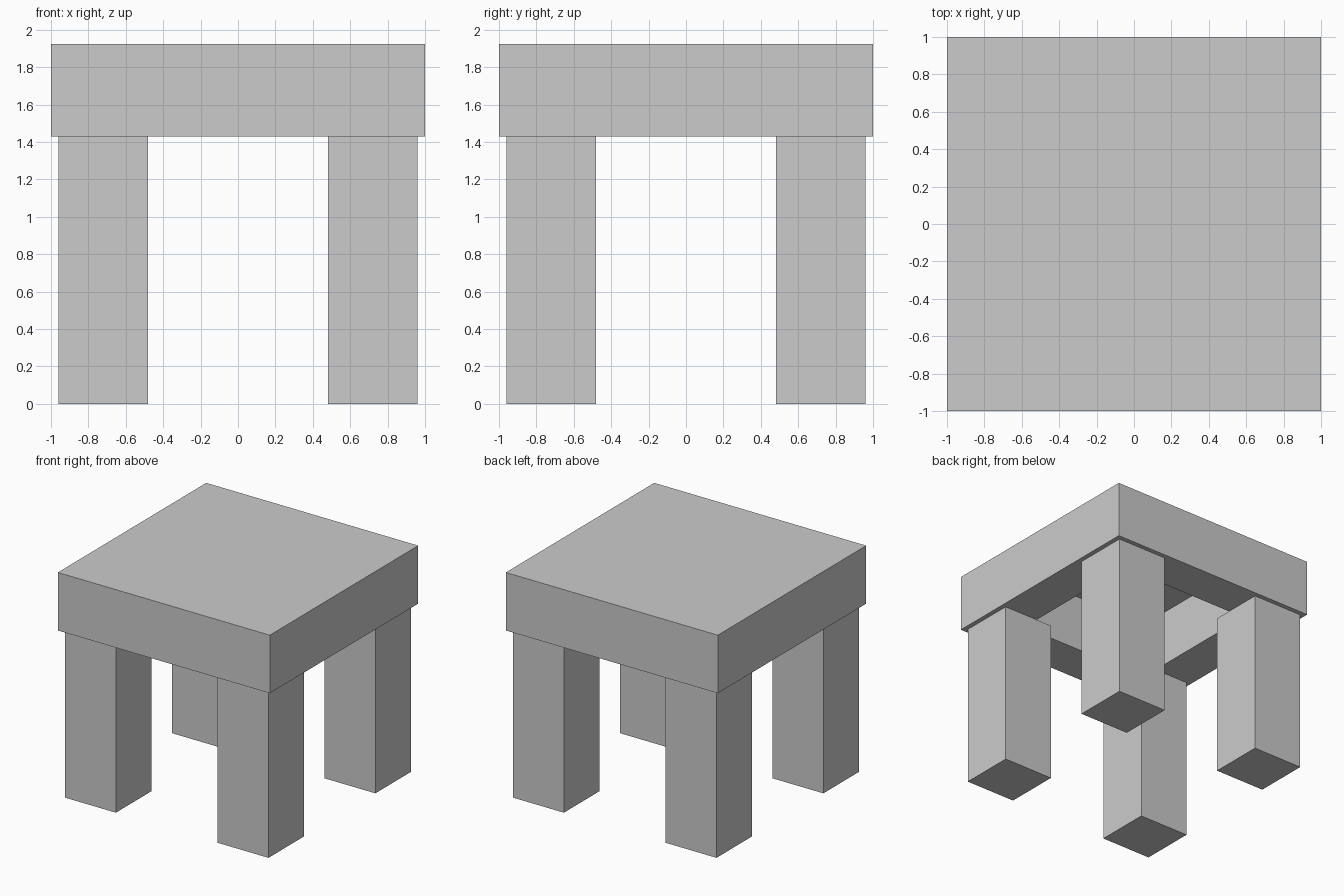
import bpy, bmesh
from mathutils import Vector

if "Cube" in bpy.data.objects:
    bpy.data.objects.remove(bpy.data.objects["Cube"])

TOP, UNDER = 1.925, 1.43      # seat top and underside heights
INNER, OUTER = 0.48, 0.96     # leg extents from the centre
CEILING = 1.92                # roof of the hollow under the seat


def box(bm, lo, hi):
    lo, hi = Vector(lo), Vector(hi)
    verts = bmesh.ops.create_cube(bm, size=1)["verts"]
    for v in verts:
        v.co = (lo + hi) / 2 + v.co * (hi - lo)


def add_object(name, bm):
    bm.normal_update()
    mesh = bpy.data.meshes.new(name)
    bm.to_mesh(mesh)
    bm.free()
    obj = bpy.data.objects.new(name, mesh)
    bpy.context.collection.objects.link(obj)
    return obj


# Thick seat slab, with a square hollow sunk into the underside
bm = bmesh.new()
box(bm, (-1, -1, UNDER), (1, 1, TOP))
bm.normal_update()
bottom = min(bm.faces, key=lambda f: f.calc_center_median().z)
bmesh.ops.inset_region(bm, faces=[bottom], thickness=1 - INNER)
result = bmesh.ops.extrude_discrete_faces(bm, faces=[bottom])
hollow = result["faces"][0]
for v in hollow.verts:
    v.co.z = CEILING
bmesh.ops.recalc_face_normals(bm, faces=bm.faces)
add_object("seat", bm)

# Four square legs flush with the underside
for front_back, sy in (("front", -1), ("back", 1)):
    for side, sx in (("left", -1), ("right", 1)):
        bm = bmesh.new()
        x = sorted((sx * INNER, sx * OUTER))
        y = sorted((sy * INNER, sy * OUTER))
        box(bm, (x[0], y[0], 0), (x[1], y[1], UNDER))
        add_object(f"{front_back}_{side}_leg", bm)
